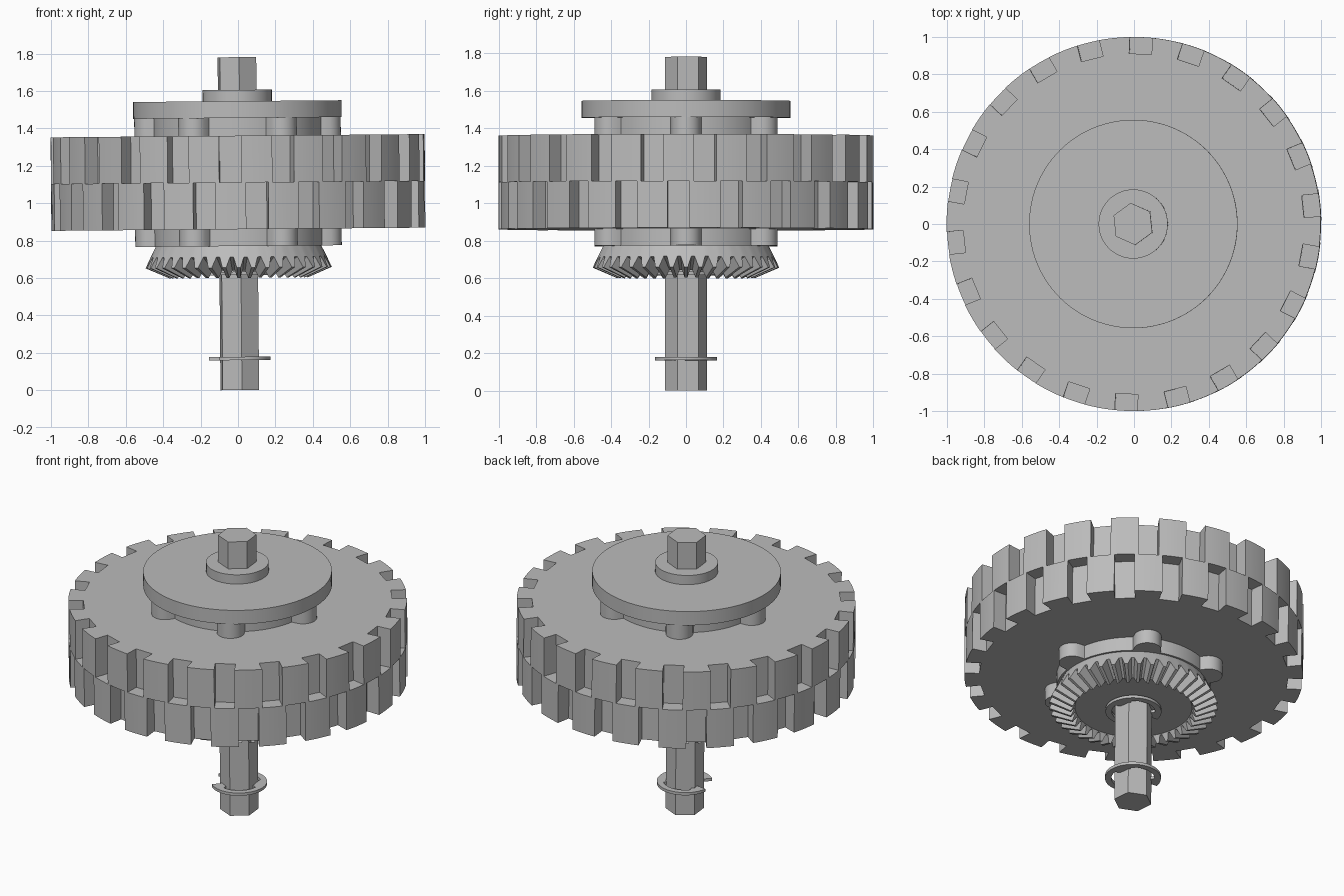
import bpy, bmesh
from math import radians, degrees, sin, cos, asin, hypot, sqrt, pi
from mathutils import Matrix

if "Cube" in bpy.data.objects:
    bpy.data.objects.remove(bpy.data.objects["Cube"], do_unlink=True)

grey = bpy.data.materials.new("plain grey")
grey.use_nodes = True
COLOUR = (0.5, 0.5, 0.5, 1)
grey.diffuse_color = COLOUR
grey.node_tree.nodes["Principled BSDF"].inputs["Base Color"].default_value = COLOUR

# the whole assembly leans slightly about its axle
LEAN = Matrix.Translation((0.0096, 0, 0.001)) @ Matrix.Rotation(radians(-0.5), 4, 'Y')


def loft(name, columns):
    """Closed solid from columns of (radius, angle, z), capped at both ends."""
    bm = bmesh.new()
    grid = [[bm.verts.new((r * cos(a), r * sin(a), z)) for r, a, z in col] for col in columns]
    for i, col in enumerate(grid):
        nxt = grid[(i + 1) % len(grid)]
        for j in range(len(col) - 1):
            bm.faces.new((col[j], nxt[j], nxt[j + 1], col[j + 1]))
    bm.faces.new([c[0] for c in grid])
    bm.faces.new([c[-1] for c in grid])
    bmesh.ops.recalc_face_normals(bm, faces=bm.faces)
    bm.transform(LEAN)
    mesh = bpy.data.meshes.new(name)
    bm.to_mesh(mesh)
    bm.free()
    mesh.materials.append(grey)
    obj = bpy.data.objects.new(name, mesh)
    bpy.context.collection.objects.link(obj)
    bpy.ops.object.select_all(action='DESELECT')
    obj.select_set(True)
    bpy.context.view_layer.objects.active = obj
    bpy.ops.object.shade_smooth_by_angle(angle=radians(25))
    return obj


def prism(name, outline, z0, z1):
    return loft(name, [[(r, a, z0), (r, a, z1)] for r, a in outline])


def circle(radius, sides, start=0.0):
    return [(radius, start + 2 * pi * i / sides) for i in range(sides)]


# tread layers: round blocks separated by square notches
def tread(first_notch, count=22, half=0.06, floor=0.91):
    pitch = 2 * pi / count
    edge, root = asin(half), asin(half / hypot(half, floor))
    outline = []
    for k in range(count):
        mid = first_notch + k * pitch
        outline += [(hypot(half, floor), mid - root), (hypot(half, floor), mid + root)]
        span = pitch - 2 * edge
        outline += [(1.0, mid + edge + span * i / 4) for i in range(5)]
    return outline


notch = radians(87.7)
prism("upper_tread", tread(notch), 1.11, 1.36)
prism("lower_tread", tread(notch + pi / 22), 0.86, 1.11)


# hub flanges: disc with six round bolt lobes
def lobed(ring=0.455, centre=0.47, lobe=0.082, steps=240):
    outline = []
    for i in range(steps):
        a = 2 * pi * i / steps
        d = (a - pi / 6 + pi / 6) % (pi / 3) - pi / 6
        inside = lobe ** 2 - (centre * sin(d)) ** 2
        r = centre * cos(d) + sqrt(inside) if inside > 0 else ring
        outline.append((max(r, ring), a + pi / 6))
    return outline


prism("upper_hub_flange", lobed(), 1.35, 1.46)
prism("lower_hub_flange", lobed(), 0.77, 0.87)

# cover disc, collar and hexagonal axle
prism("cover_disc", circle(0.557, 96), 1.455, 1.545)
prism("top_collar", circle(0.185, 48), 1.54, 1.605)
prism("hex_axle", circle(0.113, 6, radians(96)), 0, 1.78)

# bevel gear with tapered teeth pointing down and out
TEETH = 40
root_profile = [(0.44, 0.775), (0.472, 0.712), (0.35, 0.64), (0.345, 0.645)]
tip_profile = [(0.44, 0.775), (0.498, 0.655), (0.37, 0.6), (0.345, 0.645)]
columns = []
for t in range(TEETH):
    for offset, profile in ((-0.38, root_profile), (-0.13, tip_profile),
                            (0.13, tip_profile), (0.38, root_profile)):
        angle = (t + offset) * 2 * pi / TEETH
        columns.append([(r, angle, z) for r, z in profile])
loft("bevel_gear", columns)


# open retaining clips with three inner tabs
def clip(gap=200, half_gap=28):
    sweep = 360 - 2 * half_gap
    angles = [gap + half_gap + sweep * i / 48 for i in range(49)]
    outer = [(0.165, radians(a)) for a in angles]
    inner = []
    for i, a in reversed(list(enumerate(angles))):
        tab = i < 5 or i > 43 or abs(i - 24) < 4
        inner.append((0.1 if tab else 0.128, radians(a)))
    return outer + inner


prism("lower_clip", clip(), 0.16, 0.178)
prism("upper_clip", clip(), 0.615, 0.633)
